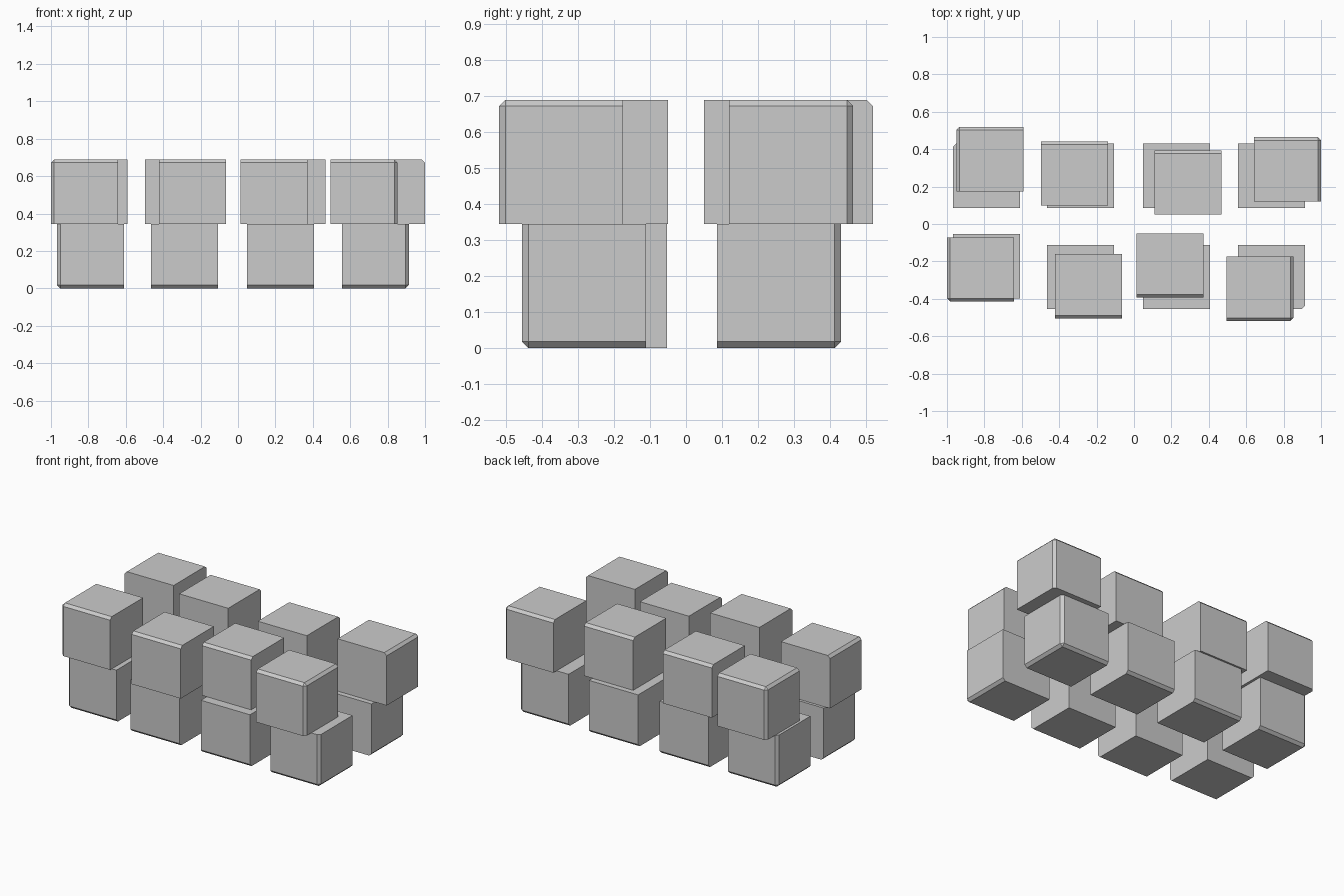
import bpy, bmesh
from mathutils import Matrix, Vector

if "Cube" in bpy.data.objects:
    bpy.data.objects.remove(bpy.data.objects["Cube"])

SIZE = Vector((0.358, 0.344, 0.3445))   # one block of the broken-up slab
CHAMFER = 0.017

# block centres (x, y), left to right, for each row of each layer
ROWS = {
    ("lower", "front"): [(-0.788, -0.225), (-0.286, -0.283), (0.227, -0.283), (0.734, -0.283)],
    ("lower", "back"):  [(-0.788, 0.258), (-0.286, 0.258), (0.227, 0.258), (0.734, 0.258)],
    ("upper", "front"): [(-0.821, -0.243), (-0.243, -0.333), (0.193, -0.222), (0.674, -0.347)],
    ("upper", "back"):  [(-0.771, 0.347), (-0.319, 0.270), (0.288, 0.222), (0.821, 0.292)],
}


def block(name, centre, outward):
    """Box chamfered only on edges shared by two outward sides."""
    bm = bmesh.new()
    bmesh.ops.create_cube(bm, size=1.0, matrix=Matrix.Diagonal((*SIZE, 1)))
    bm.normal_update()

    def is_outer(face):
        return any(face.normal[a] * outward[a] > 0.5 for a in range(3))

    edges = [e for e in bm.edges if all(is_outer(f) for f in e.link_faces)]
    bmesh.ops.bevel(bm, geom=edges, offset=CHAMFER, offset_type='OFFSET',
                    segments=1, profile=0.5, affect='EDGES')
    bmesh.ops.recalc_face_normals(bm, faces=bm.faces)
    mesh = bpy.data.meshes.new(name)
    bm.to_mesh(mesh)
    bm.free()
    obj = bpy.data.objects.new(name, mesh)
    obj.location = centre
    bpy.context.collection.objects.link(obj)


# two stacked layers of two rows of four blocks
for (layer, row), centres in ROWS.items():
    oy = -1 if row == "front" else 1
    oz = -1 if layer == "lower" else 1
    z = SIZE.z * (0.5 if layer == "lower" else 1.5)
    for i, (x, y) in enumerate(centres):
        ox = (-1, 0, 0, 1)[i]
        block(f"{layer}_{row}_block_{i + 1}", (x, y, z), (ox, oy, oz))
